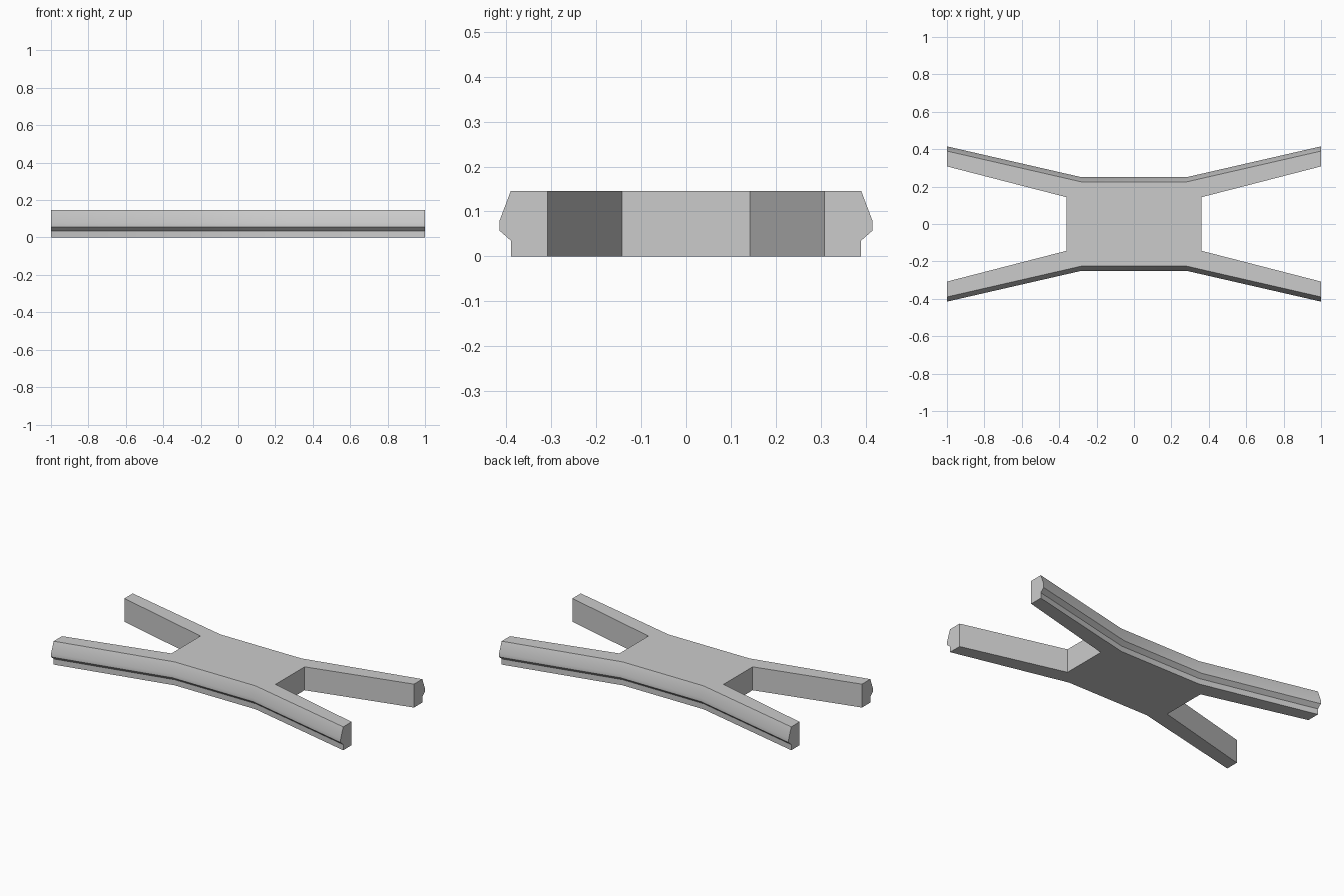
import bpy, bmesh, math

if "Cube" in bpy.data.objects:
    bpy.data.objects.remove(bpy.data.objects["Cube"])

grey = bpy.data.materials.new("light_grey")
grey.diffuse_color = (0.6, 0.6, 0.6, 1)
grey.use_nodes = True
grey.node_tree.nodes["Principled BSDF"].inputs["Base Color"].default_value = grey.diffuse_color

# Edge moulding: (height, outer y at the arm tips)
PROFILE = [(0, 0.39), (0.035, 0.39), (0.057, 0.415), (0.08, 0.415), (0.146, 0.39)]
DROP = 0.165          # the long edges step in by this much at the waist


def outline(tip):
    """Counter-clockwise X-shaped outline, mirrored from one quarter."""
    right = [(0.36, 0.143), (1, 0.308), (1, tip), (0.28, tip - DROP)]
    left = [(-x, y) for x, y in reversed(right)]
    back = right + left
    return back + [(-x, -y) for x, y in back]


# Four-armed base, lofted from stacked outlines
bm = bmesh.new()
rings = [[bm.verts.new((x, y, z)) for x, y in outline(tip)] for z, tip in PROFILE]
n = len(rings[0])
bm.faces.new(rings[-1])
bm.faces.new(list(reversed(rings[0])))

# Flat inner walls and arm ends are single faces, moulded long edges are stacked
for i in range(n):
    j = (i + 1) % n
    k = i % 8
    if k in (0, 6, 7):
        # inner arm walls and the notch between two arms
        column_j = [r[j] for r in rings]
        column_i = [r[i] for r in rings]
        bm.faces.new(column_i[:1] + column_j + column_i[:0:-1])
    elif k in (1, 5):
        # arm end caps
        bm.faces.new([rings[0][i]] + [r[j] for r in rings] + [r[i] for r in rings[:0:-1]])
    else:
        for low, high in zip(rings, rings[1:]):
            bm.faces.new((low[i], low[j], high[j], high[i]))
bmesh.ops.recalc_face_normals(bm, faces=bm.faces)

mesh = bpy.data.meshes.new("cross_base")
bm.to_mesh(mesh)
bm.free()
base = bpy.data.objects.new("cross_base", mesh)
bpy.context.collection.objects.link(base)
mesh.materials.append(grey)

# Soft moulding with crisp corners
bpy.context.view_layer.objects.active = base
base.select_set(True)
bpy.ops.object.shade_smooth_by_angle(angle=math.radians(30))
